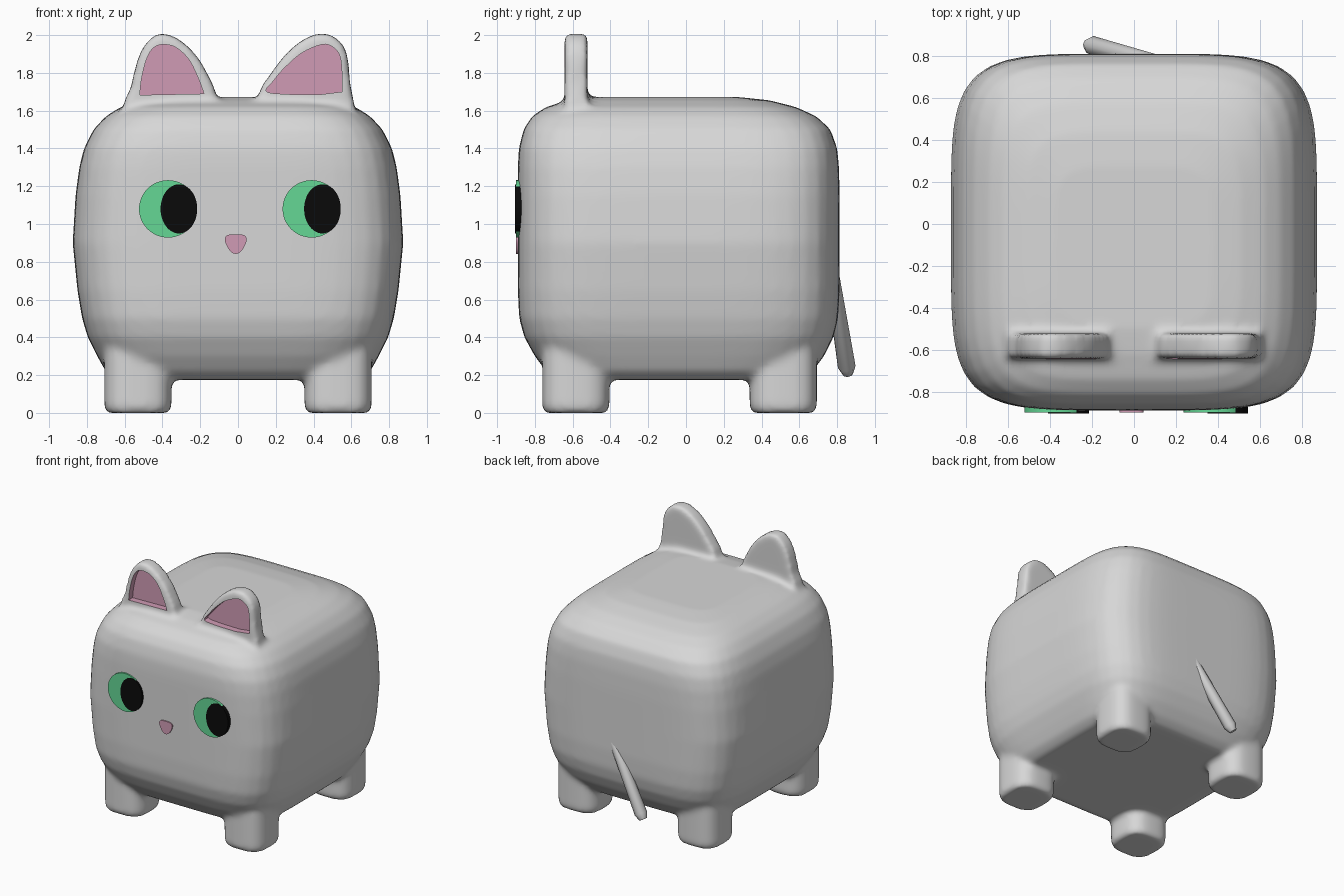
import bpy, bmesh, math
from mathutils import Vector

if "Cube" in bpy.data.objects:
    bpy.data.objects.remove(bpy.data.objects["Cube"])


def material(name, rgb):
    m = bpy.data.materials.new(name)
    m.diffuse_color = (*rgb, 1)
    m.use_nodes = True
    m.node_tree.nodes["Principled BSDF"].inputs["Base Color"].default_value = m.diffuse_color
    return m


FUR = material("pale grey", (0.68, 0.68, 0.68))
PINK = material("soft pink", (0.63, 0.33, 0.46))
GREEN = material("mint green", (0.13, 0.68, 0.30))
BLACK = material("black", (0.003, 0.003, 0.003))


def loft(bm, rings):
    """Skin closed rings of points and cap both ends."""
    rows = [[bm.verts.new(p) for p in ring] for ring in rings]
    n = len(rows[0])
    for a, b in zip(rows, rows[1:]):
        for i in range(n):
            j = (i + 1) % n
            bm.faces.new((a[i], a[j], b[j], b[i]))
    bm.faces.new(rows[0][::-1])
    bm.faces.new(rows[-1])


def squircle(cx, cy, z, hx, hy, power, n=80):
    pts = []
    for i in range(n):
        t = 2 * math.pi * i / n
        c, s = math.cos(t), math.sin(t)
        k = (abs(c) ** power + abs(s) ** power) ** (-1 / power)
        pts.append((cx + hx * k * c, cy + hy * k * s, z))
    return pts


def smooth_curve(pts, steps=6):
    """Catmull-Rom curve through open 2D points."""
    p = [Vector(q) for q in pts]
    p = [2 * p[0] - p[1]] + p + [2 * p[-1] - p[-2]]
    out = []
    for a, b, c, d in zip(p, p[1:], p[2:], p[3:]):
        for i in range(steps):
            t = i / steps
            out.append(0.5 * (2 * b + (c - a) * t + (2 * a - 5 * b + 4 * c - d) * t * t
                              + (3 * b - a - 3 * c + d) * t ** 3))
    return out + [p[-2]]


def prism(bm, outline, y0, y1):
    loft(bm, [[(x, y, z) for x, z in outline] for y in (y0, y1)])


def make(name, bm, mats):
    bmesh.ops.recalc_face_normals(bm, faces=bm.faces[:])
    me = bpy.data.meshes.new(name)
    bm.to_mesh(me)
    bm.free()
    ob = bpy.data.objects.new(name, me)
    for m in mats:
        me.materials.append(m)
    bpy.context.collection.objects.link(ob)
    return ob


def shade(ob, angle):
    bpy.ops.object.select_all(action='DESELECT')
    ob.select_set(True)
    bpy.context.view_layer.objects.active = ob
    bpy.ops.object.shade_smooth_by_angle(angle=math.radians(angle))


# Body: stacked rounded-square sections (height, half width, front y, back y)
sections = [(0.175, 0.64, -0.68, 0.61), (0.22, 0.70, -0.74, 0.67), (0.3, 0.745, -0.80, 0.73),
            (0.4, 0.795, -0.855, 0.78), (0.5, 0.825, -0.883, 0.805), (0.65, 0.85, -0.89, 0.813),
            (0.9, 0.875, -0.89, 0.813), (1.15, 0.86, -0.89, 0.813), (1.3, 0.84, -0.89, 0.81),
            (1.4, 0.815, -0.885, 0.80), (1.5, 0.765, -0.86, 0.765), (1.57, 0.70, -0.815, 0.69),
            (1.62, 0.62, -0.74, 0.58), (1.655, 0.51, -0.62, 0.44), (1.672, 0.38, -0.5, 0.28)]
bm = bmesh.new()
loft(bm, [squircle(0, (f + b) / 2, z, hx, (b - f) / 2, 5) for z, hx, f, b in sections])

# Legs: four rounded-square posts
for sx in (-1, 1):
    for cy in (-0.583, 0.515):
        loft(bm, [squircle(sx * 0.53, cy, z, r, r, 3, 40)
                  for z, r in ((0.0, 0.165), (0.03, 0.178), (0.2, 0.178), (0.4, 0.178))])

# Ears: thick plates, the two are not mirror images
left_ear = [(-0.64, 1.5), (-0.60, 1.65), (-0.568, 1.72), (-0.55, 1.8), (-0.515, 1.91), (-0.46, 1.983),
            (-0.40, 2.008), (-0.31, 1.975), (-0.22, 1.89), (-0.16, 1.79), (-0.12, 1.70), (-0.07, 1.5)]
right_ear = [(0.63, 1.5), (0.61, 1.66), (0.592, 1.75), (0.585, 1.85), (0.56, 1.94), (0.50, 1.995),
             (0.43, 2.008), (0.34, 1.972), (0.25, 1.895), (0.17, 1.79), (0.115, 1.70), (0.07, 1.5)]
for ear in (left_ear, right_ear):
    prism(bm, smooth_curve(ear), -0.643, -0.522)
body = make("body_with_legs_and_ears", bm, [FUR, PINK])

# Inner ears: pink recesses cut into the ear fronts
left_inner = [(-0.52, 1.683), (-0.51, 1.77), (-0.485, 1.87), (-0.45, 1.93), (-0.40, 1.95),
              (-0.33, 1.935), (-0.26, 1.87), (-0.21, 1.77), (-0.18, 1.69)]
right_inner = [(0.55, 1.70), (0.55, 1.80), (0.535, 1.90), (0.48, 1.948), (0.42, 1.943),
               (0.33, 1.90), (0.24, 1.82), (0.19, 1.76), (0.15, 1.703), (0.25, 1.688), (0.43, 1.685)]
bm = bmesh.new()
for inner in (left_inner, right_inner):
    prism(bm, smooth_curve(inner), -0.76, -0.592)
for f in bm.faces:
    f.material_index = 1
cutter = make("inner_ear_cutter", bm, [FUR, PINK])
cutter.hide_render = True

# Blend everything into one soft skin, then cut the ears
mod = body.modifiers.new("blend", 'REMESH')
mod.mode = 'VOXEL'
mod.voxel_size = 0.019
mod.use_smooth_shade = True
mod = body.modifiers.new("soften", 'SMOOTH')
mod.factor = 0.5
mod.iterations = 9
mod = body.modifiers.new("recess", 'BOOLEAN')
mod.operation = 'DIFFERENCE'
mod.solver = 'EXACT'
mod.object = cutter
deps = bpy.context.evaluated_depsgraph_get()
skin = bpy.data.meshes.new_from_object(body.evaluated_get(deps))
body.modifiers.clear()
body.data = skin
bpy.data.objects.remove(cutter)
shade(body, 40)

# Eyes: green discs with black oval pupils looking to one side
for side, cx in (("left", -0.37), ("right", 0.39)):
    ring = [2 * math.pi * i / 48 for i in range(48)]
    bm = bmesh.new()
    prism(bm, [(cx + 0.154 * math.cos(t), 1.08 + 0.152 * math.sin(t)) for t in ring], -0.900, -0.865)
    shade(make(side + "_eye", bm, [GREEN]), 30)
    bm = bmesh.new()
    prism(bm, [(cx + 0.057 + 0.097 * math.cos(t), 1.08 + 0.13 * math.sin(t)) for t in ring], -0.904, -0.868)
    shade(make(side + "_pupil", bm, [BLACK]), 30)

# Nose: small rounded triangle
half = [(0, 0.945), (0.04, 0.942), (0.057, 0.925), (0.052, 0.895), (0.028, 0.855), (0, 0.842)]
nose = smooth_curve(half + [(-x, z) for x, z in half[-2:0:-1]] + half[:1], 4)[:-1]
bm = bmesh.new()
prism(bm, [(x - 0.012, z) for x, z in nose], -0.899, -0.875)
shade(make("nose", bm, [PINK]), 30)

# Tail: slim tapered rod hanging off the back
top, tip = Vector((0.12, 0.77, 0.76)), Vector((-0.22, 0.857, 0.205))
axis = (tip - top).normalized()
u = axis.cross(Vector((0, 1, 0))).normalized()
v = axis.cross(u)
rings = []
for t, r in ((0, 0.036), (0.93, 0.047), (1, 0.028)):
    c = top.lerp(tip, t)
    rings.append([c + r * (math.cos(a) * u + math.sin(a) * v)
                  for a in (2 * math.pi * i / 8 for i in range(8))])
bm = bmesh.new()
loft(bm, rings)
shade(make("tail", bm, [FUR]), 50)
